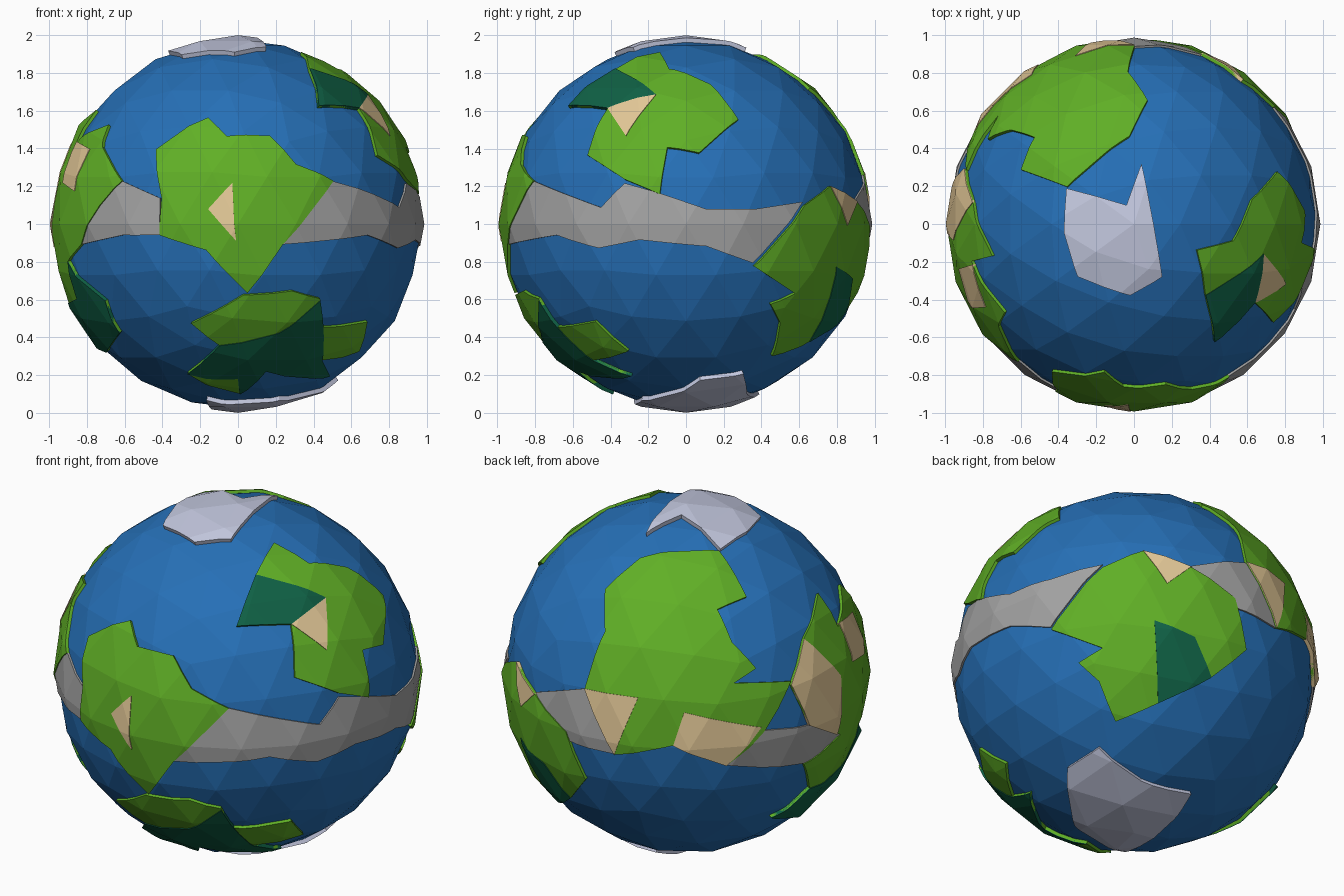
import bpy, bmesh, math
from mathutils import Vector

if "Cube" in bpy.data.objects:
    bpy.data.objects.remove(bpy.data.objects["Cube"])

CENTRE = Vector((0, 0, 1))


def material(name, rgb):
    m = bpy.data.materials.new(name)
    m.diffuse_color = (*rgb, 1)
    m.use_nodes = True
    m.node_tree.nodes["Principled BSDF"].inputs["Base Color"].default_value = m.diffuse_color
    return m


OCEAN = material("ocean blue", (0.019, 0.16, 0.47))
GRASS = material("grass green", (0.117, 0.43, 0.019))
FOREST = material("forest green", (0.005, 0.12, 0.06))
SAND = material("sand", (0.77, 0.58, 0.31))
ROCK = material("rock grey", (0.37, 0.37, 0.37))
ICE = material("ice white", (0.55, 0.58, 0.74))


def view(azimuth, elevation):
    """Right, up and outward axes of a viewing direction (azimuth 0 = front)."""
    a, e = math.radians(azimuth), math.radians(elevation)
    out = Vector((math.sin(a) * math.cos(e), -math.cos(a) * math.cos(e), math.sin(e)))
    right = Vector((math.cos(a), math.sin(a), 0))
    return right, out.cross(right), out


VIEWS = {"F": view(0, 0), "R": view(90, 0), "T": view(0, 90),
         "B": view(215, 25), "C": view(140, -30)}


def direction(key, u, v):
    """Direction on the globe seen at (u, v) in the named view."""
    right, up, out = VIEWS[key]
    depth = math.sqrt(max(0.0, 0.98 - u * u - v * v))
    return (right * u + up * v + out * depth).normalized()


def globe(name, radius, mat):
    bm = bmesh.new()
    bmesh.ops.create_icosphere(bm, subdivisions=3, radius=radius)
    me = bpy.data.meshes.new(name)
    bm.to_mesh(me)
    bm.free()
    ob = bpy.data.objects.new(name, me)
    ob.location = CENTRE
    bpy.context.collection.objects.link(ob)
    me.materials.append(mat)
    return ob


def plate(name, mat, radius, *runs):
    """Faceted plate: a globe cut by a tapered prism through the outline.
    Each run is a view key followed by its (u, v) outline points."""
    dirs = [direction(key, u, v) for key, *pts in runs for u, v in pts]
    axis = sum(dirs, Vector()).normalized()
    inner = 0.9 * min(d.dot(axis) for d in dirs)
    bm = bmesh.new()
    rings = [[bm.verts.new(d * (dist / d.dot(axis))) for d in dirs] for dist in (inner, 1.3)]
    for ring in rings:
        bm.faces.new(ring)
    n = len(dirs)
    for i in range(n):
        j = (i + 1) % n
        bm.faces.new((rings[0][i], rings[0][j], rings[1][j], rings[1][i]))
    bmesh.ops.recalc_face_normals(bm, faces=bm.faces[:])
    bmesh.ops.triangulate(bm, faces=bm.faces[:])
    me = bpy.data.meshes.new("cutter")
    bm.to_mesh(me)
    bm.free()
    cutter = bpy.data.objects.new("cutter", me)
    cutter.location = CENTRE
    cutter.hide_render = True
    bpy.context.collection.objects.link(cutter)

    ob = globe(name, radius, mat)
    mod = ob.modifiers.new("cut", "BOOLEAN")
    mod.operation, mod.solver, mod.object = "INTERSECT", "EXACT", cutter
    bpy.context.view_layer.objects.active = ob
    bpy.ops.object.modifier_apply(modifier="cut")
    bpy.data.objects.remove(cutter)
    ob.data.materials.clear()
    ob.data.materials.append(mat)
    for p in ob.data.polygons:
        p.material_index = 0
    return ob


LAND, PAINT, BELT, CAP = 0.993, 0.997, 0.987, 1.0

globe("ocean", 0.976, OCEAN)

# Front continent
plate("front_land", GRASS, LAND, ["F", (-.44, .40), (-.16, .57), (-.06, .47), (.17, .47), (.31, .32),
      (.51, .23), (.24, -.11), (.05, -.37), (-.17, -.14), (-.42, -.06), (-.41, .14)])
plate("front_desert", SAND, PAINT, ["F", (-.16, .08), (-.03, .22), (-.02, 0), (-.01, -.09)])

# Southern continent
plate("south_land", GRASS, LAND, ["F", (-.25, -.53), (.03, -.38), (.29, -.36), (.44, -.40), (.45, -.55),
      (.69, -.52), (.65, -.68), (.45, -.73), (.49, -.81), (.15, -.79), (.01, -.91), (-.27, -.80), (-.10, -.65)])
plate("south_forest", FOREST, PAINT, ["F", (-.10, -.65), (.22, -.58), (.44, -.41), (.45, -.73), (.49, -.81),
      (.15, -.79), (.01, -.91), (0, -.83), (-.27, -.80)])

# Upper right continent
plate("right_land", GRASS, LAND, ["R", (-.63, .63), (-.38, .83), (-.14, .92), (-.09, .83), (.13, .75),
      (.28, .56), (.07, .38), (-.10, .41), (-.14, .16), (-.33, .24), (-.53, .37), (-.42, .62)])
plate("right_forest", FOREST, PAINT, ["R", (-.63, .63), (-.38, .83), (-.16, .69), (-.42, .62)])
plate("right_desert", SAND, PAINT, ["R", (-.42, .62), (-.16, .69), (-.32, .47)])

# Back right continent
plate("back_right_land", GRASS, LAND, ["C", (-.45, .23), (-.17, .57), (.05, .66), (.31, .57), (.55, .40),
      (.61, .12), (.42, -.03), (.13, -.17), (-.10, -.27), (-.19, -.05), (-.30, .05), (-.17, .13)])
plate("back_right_forest", FOREST, PAINT, ["C", (.11, .28), (.33, .19), (.42, -.03), (.13, -.17)])
plate("back_right_desert", SAND, PAINT, ["C", (.05, .66), (.31, .57), (.18, .48)])

# Large back continent
plate("back_land", GRASS, LAND, ["B", (-.44, .45), (-.25, .62), (.18, .66), (.33, .41), (.17, .34),
      (.25, .16), (.38, .02), (.26, -.06), (.57, -.05), (.43, -.32), (.22, -.51), (-.07, -.40),
      (-.39, -.45), (-.55, -.09), (-.44, .22)])
plate("back_desert_west", SAND, PAINT, ["B", (-.55, -.09), (-.26, -.14), (-.39, -.45)])
plate("back_desert_east", SAND, PAINT, ["B", (-.01, -.22), (.41, -.30), (.22, -.51), (-.07, -.40)])

# Left continent
plate("left_land", GRASS, LAND, ["B", (.72, .43)], ["T", (-.87, -.20)],
      ["F", (-.69, .53), (-.72, .41), (-.62, .23), (-.74, .10), (-.84, -.11), (-.91, -.20),
       (-.71, -.41), (-.63, -.58), (-.70, -.685)],
      ["B", (.46, -.79), (.67, -.63), (.64, -.50), (.84, -.34), (.67, -.29), (.57, -.07), (.64, .18)])
plate("left_forest", FOREST, PAINT, ["F", (-.91, -.20), (-.71, -.41), (-.63, -.58), (-.70, -.685)],
      ["B", (.46, -.79), (.67, -.63)], ["F", (-.86, -.40)])
plate("left_desert", SAND, PAINT, ["F", (-.86, .44), (-.79, .40), (-.87, .175), (-.935, .22)])
plate("left_back_desert", SAND, PAINT, ["B", (.64, .18), (.84, -.02), (.82, -.34), (.67, -.29), (.57, -.07)])

# Rock belt along the equator, between the continents
plate("belt_front_left", ROCK, BELT, ["F", (-.74, .10), (-.62, .23), (-.42, .14), (-.42, -.06),
      (-.62, -.06), (-.84, -.11)])
plate("belt_front_right", ROCK, BELT, ["F", (.51, .23)], ["R", (-.46, .09), (-.33, .22), (-.25, -.085),
      (-.47, -.13)], ["F", (.70, -.06), (.24, -.11)])
plate("belt_right", ROCK, BELT, ["R", (-.33, .22), (-.14, .165), (.11, .08), (.37, .08), (.63, .12),
      (.36, -.21), (.11, -.12), (-.25, -.085)])
plate("belt_back_right", ROCK, BELT, ["B", (-.55, -.09), (-.82, -.11), (-.70, -.35), (-.39, -.45)])
plate("belt_back_left", ROCK, BELT, ["B", (.43, -.32), (.67, -.29), (.84, -.34), (.64, -.50), (.22, -.51)])

# Polar ice caps
plate("north_ice", ICE, CAP, ["T", (-.36, .19), (-.04, .10), (.04, .32), (.15, -.28), (-.02, -.38),
      (-.30, -.28), (-.37, -.05)])
plate("south_ice", ICE, CAP, ["C", (-.19, -.41), (.04, -.59), (.31, -.66), (-.05, -.97), (-.32, -.83),
      (-.36, -.52)])
